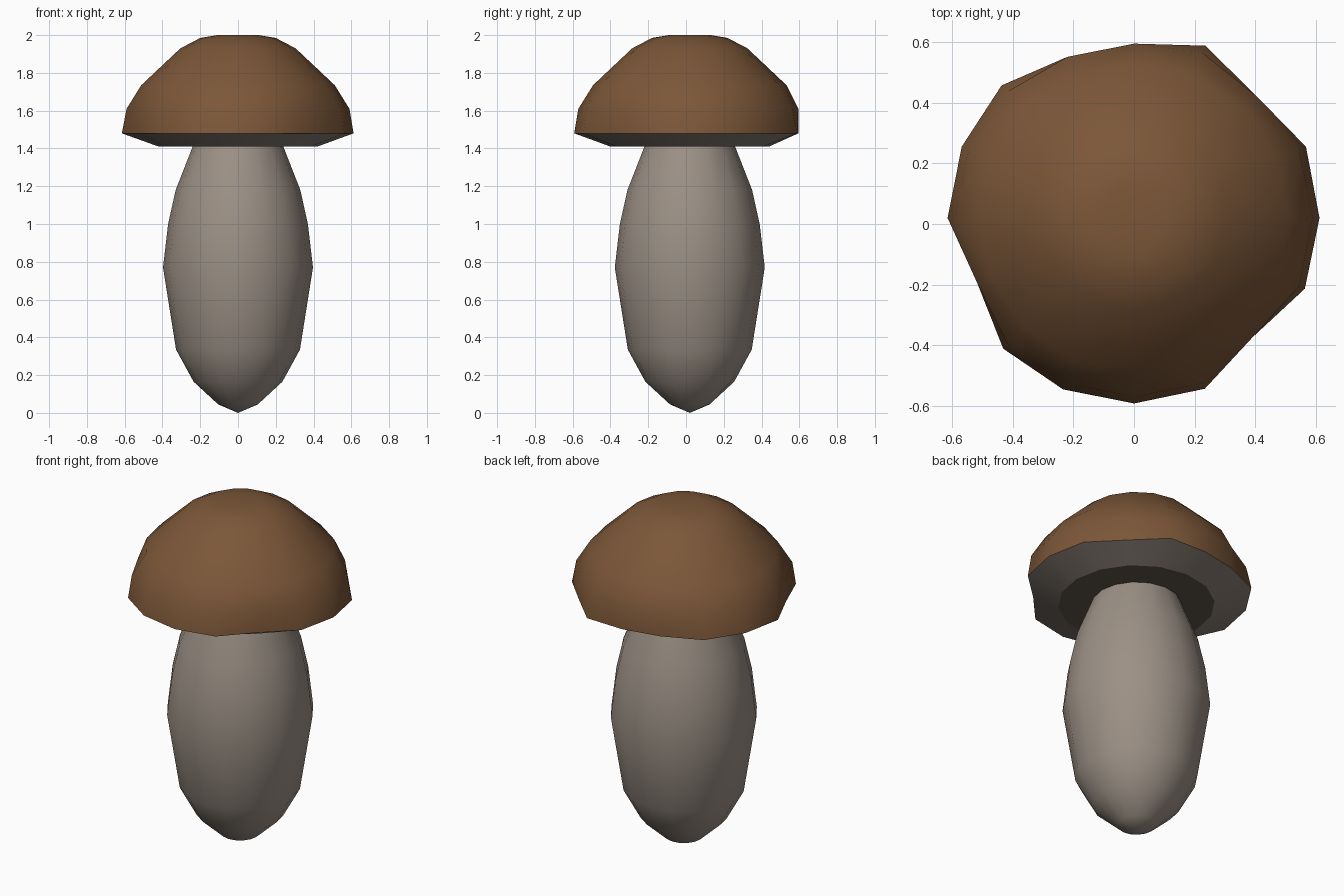
import bpy, bmesh, math

if "Cube" in bpy.data.objects:
    bpy.data.objects.remove(bpy.data.objects["Cube"])

SIDES = 16
CENTER_Y = 0.02

# uneven rim of the cap, one radius per side
RIM = [0.612, 0.614, 0.57, 0.615, 0.575, 0.575, 0.618, 0.615,
       0.615, 0.56, 0.61, 0.612, 0.612, 0.61, 0.555, 0.61]


def material(name, rgb):
    m = bpy.data.materials.new(name)
    m.diffuse_color = (*rgb, 1)
    m.use_nodes = True
    m.node_tree.nodes["Principled BSDF"].inputs["Base Color"].default_value = m.diffuse_color
    return m


def lathe(name, profile, mat, limit=None):
    """Revolve (radius, z) points; limit caps the radius on each side."""
    bm = bmesh.new()
    rings = []
    for r, z in profile:
        if r == 0:
            rings.append([bm.verts.new((0, CENTER_Y, z))] * SIDES)
            continue
        ring = []
        for i in range(SIDES):
            a = 2 * math.pi * i / SIDES
            q = min(r, limit[i]) if limit else r
            ring.append(bm.verts.new((q * math.cos(a), CENTER_Y + q * math.sin(a), z)))
        rings.append(ring)
    for low, high in zip(rings, rings[1:]):
        for i in range(SIDES):
            j = (i + 1) % SIDES
            corners = list(dict.fromkeys((low[i], low[j], high[j], high[i])))
            bm.faces.new(corners)
    mesh = bpy.data.meshes.new(name)
    bm.to_mesh(mesh)
    bm.free()
    obj = bpy.data.objects.new(name, mesh)
    obj.data.materials.append(mat)
    bpy.context.collection.objects.link(obj)
    bpy.ops.object.select_all(action='DESELECT')
    obj.select_set(True)
    bpy.context.view_layer.objects.active = obj
    bpy.ops.object.shade_smooth_by_angle(angle=math.radians(45))
    return obj


brown = material("cap_brown", (0.20, 0.095, 0.04))
taupe = material("stem_taupe", (0.33, 0.28, 0.235))
pale = material("brim_taupe", (0.25, 0.21, 0.18))
dark = material("gill_brown", (0.12, 0.09, 0.07))

# stem, pointed at the base and swelling in the middle
lathe("stem", [(0, 0), (0.105, 0.045), (0.235, 0.165), (0.328, 0.335),
               (0.397, 0.77), (0.37, 1.0), (0.33, 1.18), (0.24, 1.41)], taupe)

# domed cap
lathe("cap", [(0.62, 1.48), (0.59, 1.61), (0.512, 1.735), (0.305, 1.93),
              (0.2, 1.985), (0.11, 2.0), (0, 2.0)], brown, RIM)

# underside: sloping brim and flat gills
lathe("cap_brim", [(0.42, 1.41), (0.62, 1.48)], pale, RIM)
lathe("gills", [(0.235, 1.41), (0.42, 1.41)], dark)
